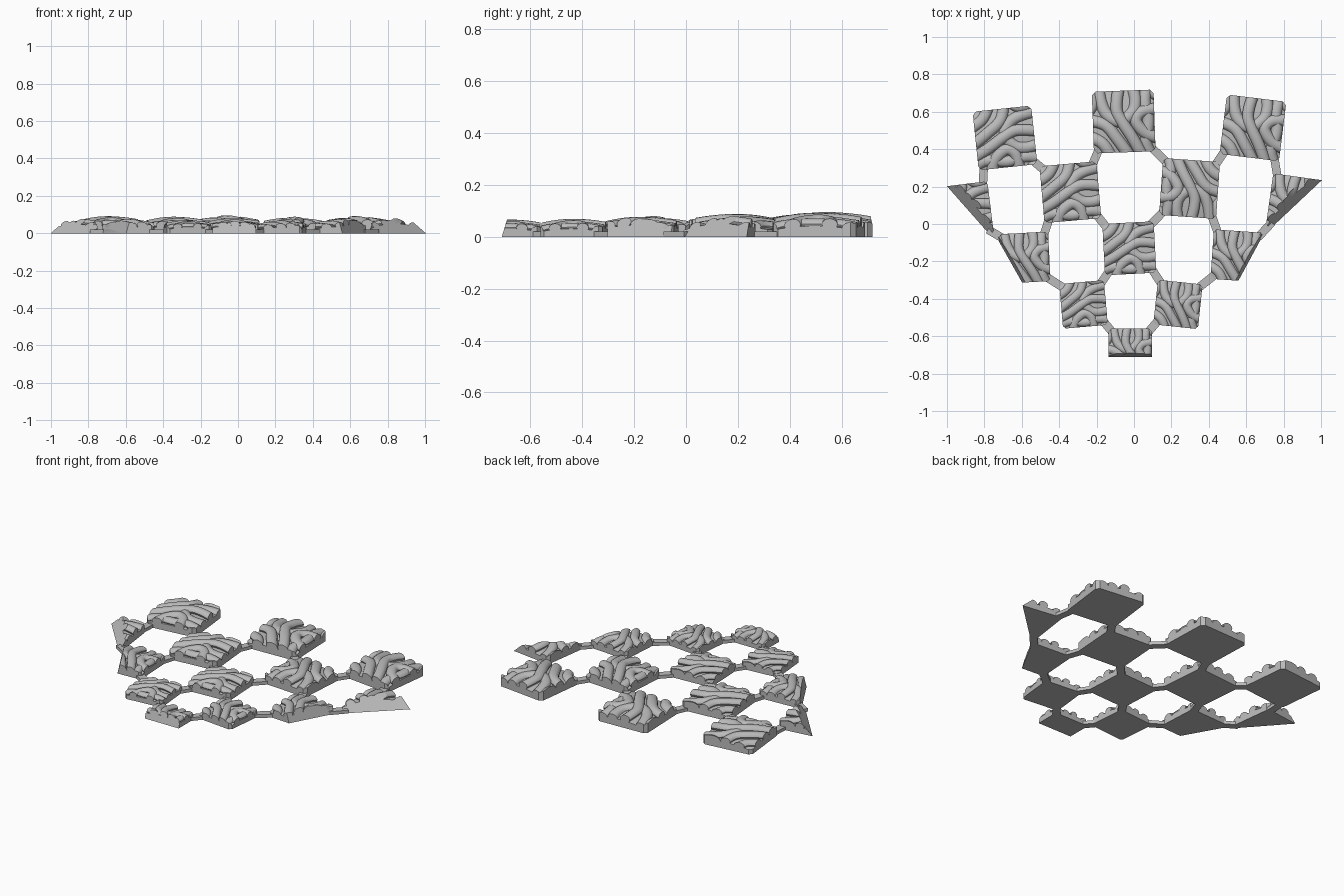
import bpy
import bmesh
import math
from mathutils import Matrix, Vector

cube = bpy.data.objects.get("Cube")
if cube:
    bpy.data.objects.remove(cube, do_unlink=True)

grey = bpy.data.materials.new("plain_grey")
grey.use_nodes = True
colour = (0.5, 0.5, 0.5, 1)
grey.diffuse_color = colour
grey.node_tree.nodes["Principled BSDF"].inputs["Base Color"].default_value = colour

# Tile name: centre x, centre y, side, angle in degrees, quarter turns of the weave
TILES = {
    "back_right": (-.69, .46, .315, 6, 0),
    "back_middle": (-.055, .548, .33, 2, 1),
    "back_left": (.636, .514, .32, -7, 1),
    "inner_right": (-.34, .17, .305, 5, 0),
    "inner_left": (.297, .19, .305, -4, 3),
    "outer_right": (-.908, .07, .285, 7, 0),
    "outer_left": (.868, .107, .29, -8, 1),
    "side_right": (-.585, -.18, .265, 3, 1),
    "centre": (-.025, -.13, .275, 3, 0),
    "side_left": (.55, -.17, .265, -4, 1),
    "front_right": (-.27, -.43, .24, 5, 0),
    "front_left": (.235, -.43, .24, -6, 1),
    "front_tip": (-.02, -.675, .23, 0, 1),
}

# Sloping outer cuts: two points on the ground line and the upward tilt
TRIMS = {
    "outer_right": ((-1, .202), (-.795, -.03), .9),
    "outer_left": ((.745, -.01), (1, .23), .9),
    "side_right": ((-.73, -.08), (-.60, -.31), .25),
    "side_left": ((.56, -.30), (.69, -.06), .25),
    "front_tip": ((-.2, -.71), (.2, -.71), .3),
}

# Woven strands in tenths of half a tile: lift, then path points
STRANDS = [
    (0, (-12, 4), (-7, 7), (-4, 12)),
    (.4, (-12, -2), (-6, 2), (-1, 6), (1, 12)),
    (0, (12, 8), (6, 7), (2, 5), (0, 1), (3, -3), (7, -4), (12, -3)),
    (1, (-12, -6), (-6, -3), (-1, 0), (3, 2), (7, 2), (12, 1)),
    (.6, (-6, -12), (-4, -7), (0, -4), (3, -6), (4, -12)),
    (0, (-12, -9), (-7, -7), (0, -8), (6, -7), (12, -8)),
    (.5, (3, 12), (6, 10), (12, 11)),
    (.3, (8, -12), (9, -10), (12, -10)),
]


def smooth_path(points, steps=7):
    """Sample a spline that passes through all the points."""
    pts = [Vector(p) / 10 for p in points]
    pts = [pts[0] * 2 - pts[1]] + pts + [pts[-1] * 2 - pts[-2]]
    out = []
    for a, b, c, d in zip(pts, pts[1:], pts[2:], pts[3:]):
        for i in range(steps):
            t = i / steps
            out.append(b + (c - a) * t / 2 + (a * 2 - b * 5 + c * 4 - d) * t * t / 2
                       + (b * 3 - a - c * 3 + d) * t ** 3 / 2)
    return out + [pts[-2]]


def dome(p, top):
    return top - .17 * (p.x ** 2 + p.y ** 2)


def cut(bm, point, normal):
    """Remove everything beyond a plane and cap the openings."""
    geom = bm.verts[:] + bm.edges[:] + bm.faces[:]
    bmesh.ops.bisect_plane(bm, geom=geom, plane_co=point, plane_no=normal, clear_outer=True)
    rim = [e for e in bm.edges if e.is_boundary]
    if rim:
        bmesh.ops.holes_fill(bm, edges=rim, sides=0)


def add_body(bm, height):
    """Domed block under the strands."""
    bmesh.ops.create_grid(bm, x_segments=12, y_segments=12, size=1)
    for v in bm.verts:
        v.co.z = height * dome(v.co, .62)
    rim = [e for e in bm.edges if e.is_boundary]
    skirt = bmesh.ops.extrude_edge_only(bm, edges=rim)["geom"]
    for v in skirt:
        if isinstance(v, bmesh.types.BMVert):
            v.co.z = 0
    bmesh.ops.holes_fill(bm, edges=[e for e in bm.edges if e.is_boundary], sides=0)


def add_strand(bm, height, lift, points, sides=12):
    """Oval rope swept along a path over the dome."""
    path = smooth_path(points)
    rings = []
    for i, p in enumerate(path):
        along = (path[min(i + 1, len(path) - 1)] - path[max(i - 1, 0)]).normalized()
        across = Vector((-along.y, along.x))
        z = dome(p, .64 + .12 * lift)
        ring = []
        for k in range(sides):
            a = math.tau * k / sides
            q = p + across * .19 * math.cos(a)
            ring.append(bm.verts.new((q.x, q.y, height * (z + .24 * math.sin(a)))))
        rings.append(ring)
    for r, s in zip(rings, rings[1:]):
        for k in range(sides):
            n = (k + 1) % sides
            bm.faces.new((r[k], r[n], s[n], s[k]))


def finish(bm, name):
    bmesh.ops.recalc_face_normals(bm, faces=bm.faces[:])
    mesh = bpy.data.meshes.new(name)
    bm.to_mesh(mesh)
    bm.free()
    mesh.materials.append(grey)
    for f in mesh.polygons:
        f.use_smooth = True
    mesh.set_sharp_from_angle(angle=math.radians(40))
    obj = bpy.data.objects.new(name, mesh)
    bpy.context.collection.objects.link(obj)


# Woven tiles
corners = {}
for name, (x, y, side, angle, turns) in TILES.items():
    bm = bmesh.new()
    height = .29 * side
    add_body(bm, height)
    for lift, *points in STRANDS:
        add_strand(bm, height, lift, points)
    for k in range(4):
        turn = Matrix.Rotation(math.tau * k / 4, 3, "Z")
        flat, corner = turn @ Vector((1, 0, 0)), turn @ Vector((1, 1, 0))
        cut(bm, flat, flat)
        cut(bm, corner * .94, corner)
    place = Matrix.Translation((x, y, 0)) @ Matrix.Rotation(math.radians(angle), 4, "Z")
    scale = Matrix.Diagonal((side / 2, side / 2, 1, 1))
    spin = Matrix.Rotation(math.tau * turns / 4, 4, "Z")
    bmesh.ops.transform(bm, matrix=place @ scale @ spin, verts=bm.verts[:])
    if name in TRIMS:
        a, b, tilt = TRIMS[name]
        a, b = Vector((*a, 0)), Vector((*b, 0))
        d = (b - a).normalized()
        cut(bm, a, Vector((d.y, -d.x, tilt)))
    corners[name] = [(place @ scale @ Vector((i, j, 0)), Vector((x, y, 0)))
                     for i in (-1, 1) for j in (-1, 1)]
    finish(bm, name + "_tile")

# Flat links between neighbouring tile corners
names = list(TILES)
for i, first in enumerate(names):
    for second in names[i + 1:]:
        (p, pc), (q, qc) = min(((m, n) for m in corners[first] for n in corners[second]),
                               key=lambda pair: (pair[0][0] - pair[1][0]).length)
        if (p - q).length > .11:
            continue
        p, q = p.lerp(pc, .2), q.lerp(qc, .2)
        d = q - p
        bm = bmesh.new()
        bmesh.ops.create_cube(bm, size=1)
        matrix = (Matrix.Translation((p + q) / 2 + Vector((0, 0, .01)))
                  @ Matrix.Rotation(math.atan2(d.y, d.x), 4, "Z")
                  @ Matrix.Diagonal((d.length, .045, .02, 1)))
        bmesh.ops.transform(bm, matrix=matrix, verts=bm.verts[:])
        finish(bm, first + "_to_" + second + "_link")
